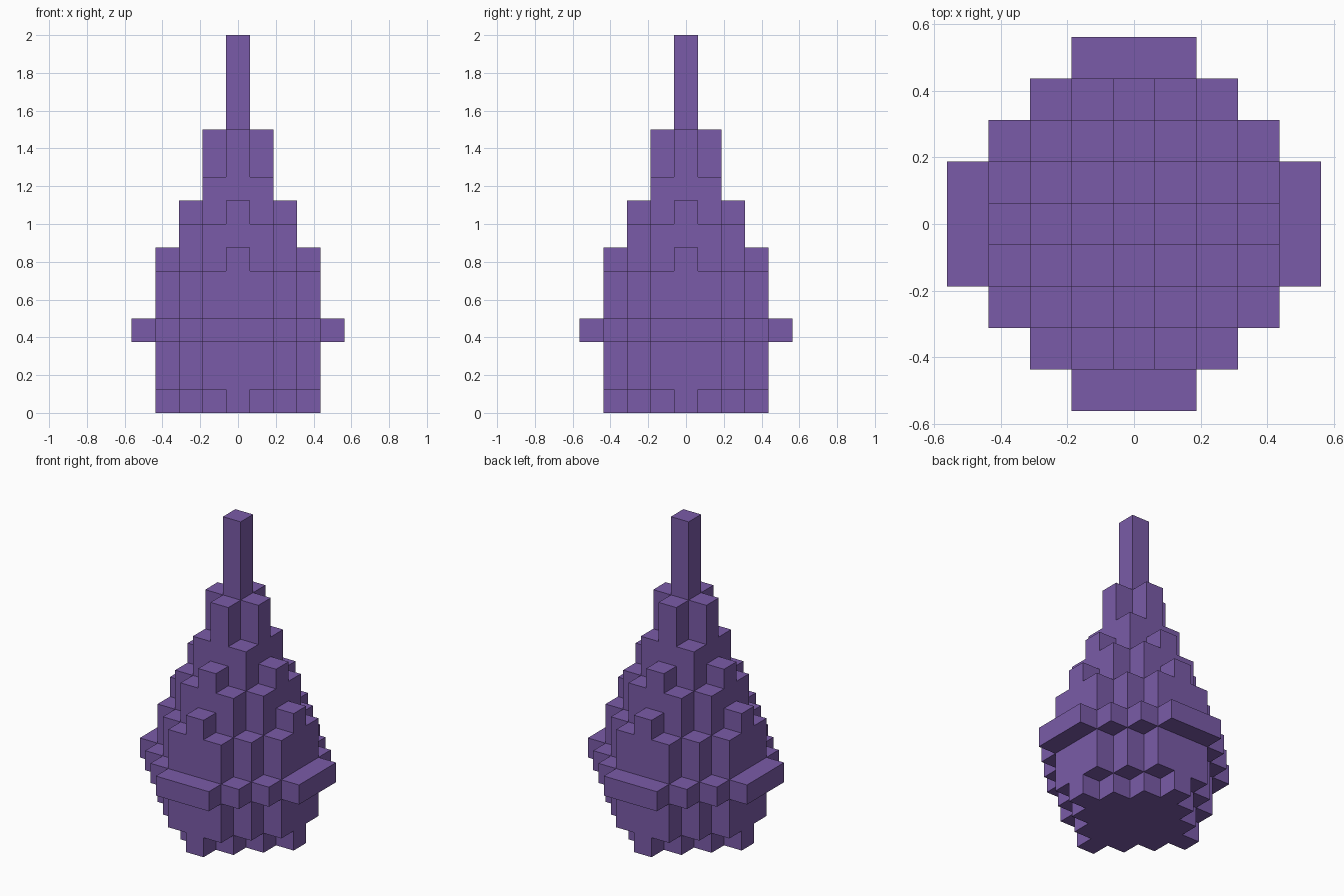
import bpy, bmesh, math
from mathutils import Vector

if "Cube" in bpy.data.objects:
    bpy.data.objects.remove(bpy.data.objects["Cube"], do_unlink=True)

U = 0.125  # size of one block

# Stepped tiers: part -> (first layer, end layer, half width, diagonal limit)
PARTS = {
    "base": [(0, 1, 3, 3)],
    "lower_body": [(1, 3, 3, 4)],
    "rim": [(3, 4, 4, 5)],
    "upper_body": [(4, 6, 3, 4), (6, 7, 3, 3)],
    "shoulder": [(7, 8, 2, 3), (8, 9, 2, 2)],
    "neck": [(9, 10, 1, 2), (10, 12, 1, 1)],
    "spire": [(12, 16, 0, 0)],
}
DIRECTIONS = [Vector(s * (k == a) for k in range(3)) for a in range(3) for s in (-1, 1)]

purple = bpy.data.materials.new("purple")
purple.use_nodes = True
colour = (0.195, 0.105, 0.392, 1)
purple.diffuse_color = colour
purple.node_tree.nodes["Principled BSDF"].inputs["Base Color"].default_value = colour


def blocks(tiers):
    """Grid cells filled by a list of tiers."""
    return {(x, y, z)
            for start, end, half, diagonal in tiers
            for z in range(start, end)
            for x in range(-half, half + 1)
            for y in range(-half, half + 1)
            if abs(x) + abs(y) <= diagonal}


filled = set().union(*(blocks(tiers) for tiers in PARTS.values()))


def build_part(name, tiers):
    """Make the outward faces of a part, leaving out those against other blocks."""
    bm = bmesh.new()
    for cell in sorted(blocks(tiers)):
        centre = Vector(cell) + Vector((0, 0, 0.5))
        for d in DIRECTIONS:
            if tuple(int(c) for c in Vector(cell) + d) in filled:
                continue
            u = Vector((d.y, d.z, d.x))
            v = d.cross(u)
            corners = [centre + (d + a * u + b * v) / 2
                       for a, b in ((-1, -1), (1, -1), (1, 1), (-1, 1))]
            bm.faces.new([bm.verts.new(c * U) for c in corners])
    # Join the block faces into large flat faces
    bmesh.ops.remove_doubles(bm, verts=bm.verts, dist=U / 100)
    bmesh.ops.dissolve_limit(bm, angle_limit=math.radians(1),
                             verts=bm.verts, edges=bm.edges)
    mesh = bpy.data.meshes.new(name)
    bm.to_mesh(mesh)
    bm.free()
    mesh.materials.append(purple)
    bpy.context.collection.objects.link(bpy.data.objects.new(name, mesh))


for part, part_tiers in PARTS.items():
    build_part(part, part_tiers)
